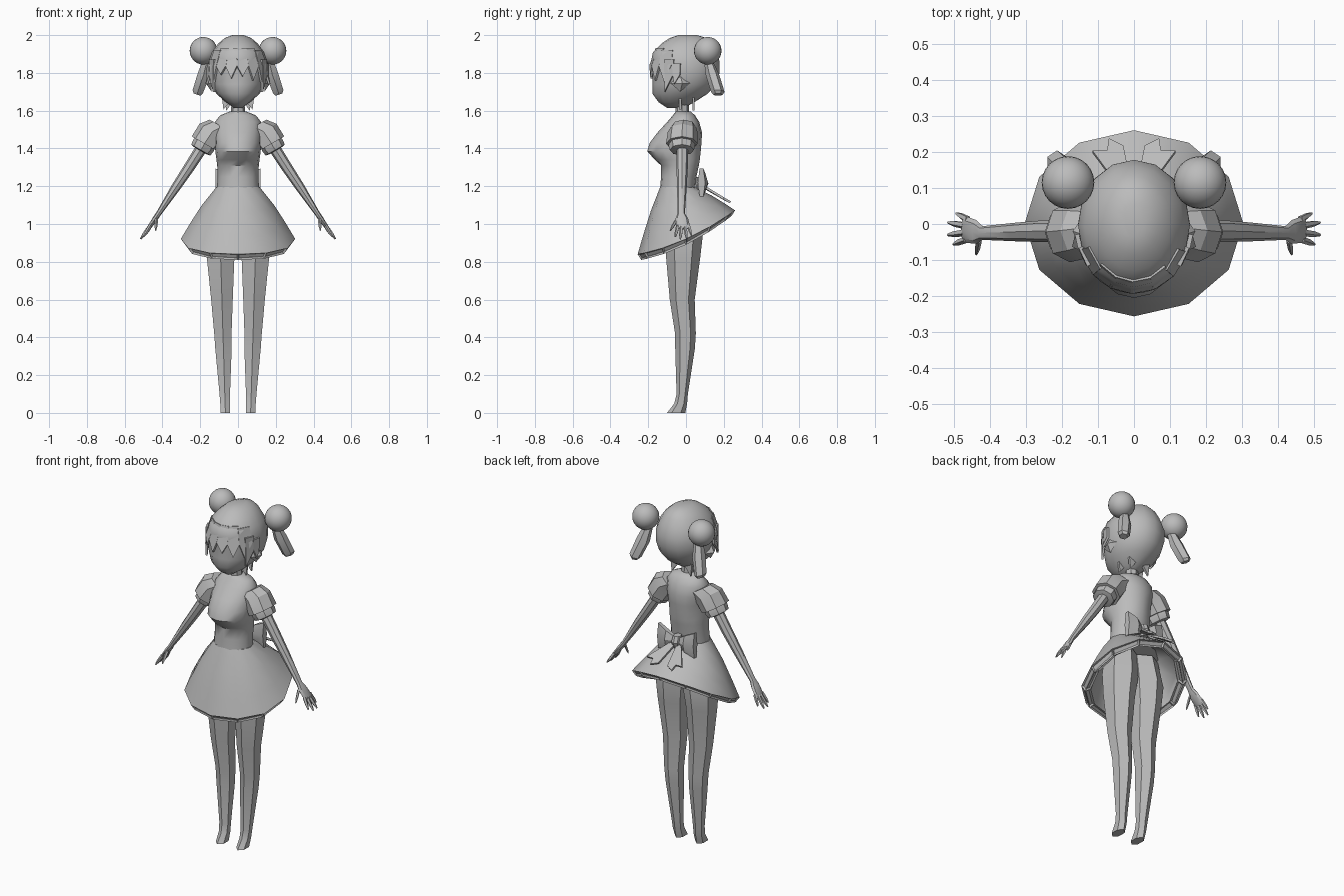
import bpy, bmesh, math
from mathutils import Vector

if "Cube" in bpy.data.objects:
    bpy.data.objects.remove(bpy.data.objects["Cube"])

grey = bpy.data.materials.new("plain_grey")
grey.diffuse_color = (0.5, 0.5, 0.5, 1)
grey.use_nodes = True
grey.node_tree.nodes["Principled BSDF"].inputs["Base Color"].default_value = grey.diffuse_color


def finish(name, bm, mirror=False, angle=30, thick=0):
    bmesh.ops.recalc_face_normals(bm, faces=bm.faces)
    me = bpy.data.meshes.new(name)
    bm.to_mesh(me)
    bm.free()
    ob = bpy.data.objects.new(name, me)
    bpy.context.collection.objects.link(ob)
    me.materials.append(grey)
    bpy.ops.object.select_all(action='DESELECT')
    ob.select_set(True)
    bpy.context.view_layer.objects.active = ob
    if angle:
        bpy.ops.object.shade_smooth_by_angle(angle=math.radians(angle))
    if thick:
        s = ob.modifiers.new("thickness", 'SOLIDIFY')
        s.thickness, s.offset = thick, 0
    if mirror:
        ob.modifiers.new("mirror", 'MIRROR')
    return ob


def ring(cx, cy, cz, rx, ry, n, tilt=0):
    """Ellipse starting at the front; tilt leans it in the xz plane."""
    c, s = math.cos(math.radians(tilt)), math.sin(math.radians(tilt))
    pts = []
    for i in range(n):
        a = 2 * math.pi * i / n - math.pi / 2
        u = rx * math.cos(a)
        pts.append(Vector((cx + u * c, cy + ry * math.sin(a), cz + u * s)))
    return pts


def loft(bm, rings, caps=(True, True)):
    vs = [[bm.verts.new(p) for p in r] for r in rings]
    n, bands = len(vs[0]), []
    for a, b in zip(vs, vs[1:]):
        bands.append([bm.faces.new((a[i], a[(i + 1) % n], b[(i + 1) % n], b[i])) for i in range(n)])
    if caps[0]:
        bm.faces.new(vs[0])
    if caps[1]:
        bm.faces.new(vs[-1])
    return bands


def tube(name, rows, n, tilt=0, mirror=False, angle=30, caps=(True, True)):
    bm = bmesh.new()
    loft(bm, [ring(*r, n, tilt) for r in rows], caps)
    return finish(name, bm, mirror, angle)


def profile(rows):
    """(z, half width, front y, back y) -> ring rows."""
    return [(0, (f + b) / 2, z, w, (b - f) / 2) for z, w, f, b in rows]


# Head with smooth hair volume
HEAD = [(1.615, .022, -.10, -.01), (1.645, .065, -.145, .045), (1.69, .115, -.178, .115),
        (1.74, .143, -.178, .158), (1.80, .155, -.178, .178), (1.86, .155, -.185, .178),
        (1.91, .138, -.175, .160), (1.955, .105, -.130, .135), (1.985, .070, -.085, .105),
        (2.0, .030, -.040, .060)]
tube("head", profile(HEAD), 16, angle=40)


def head_point(deg, z, grow=1.03):
    """Point on the head; 0 degrees is the front."""
    for p, q in zip(HEAD, HEAD[1:]):
        if p[0] <= z <= q[0]:
            t = (z - p[0]) / (q[0] - p[0])
            w, f, b = (p[i] + (q[i] - p[i]) * t for i in (1, 2, 3))
            a = math.radians(deg)
            return Vector((w * grow * math.sin(a), (f + b) / 2 - (b - f) / 2 * grow * math.cos(a), z))


# Pointed fringe strands: centre angle, half width, root, tip
bm = bmesh.new()
for deg, half, top, tip in [(-56, 13, 1.92, 1.75), (-34, 12, 1.93, 1.79), (-13, 12, 1.93, 1.77),
                            (9, 12, 1.93, 1.78), (31, 12, 1.93, 1.76), (54, 13, 1.92, 1.75)]:
    pts = [head_point(deg - half, top, 1.0), head_point(deg + half, top, 1.0),
           head_point(deg + half, 1.84), head_point(deg, tip, 1.05), head_point(deg - half, 1.84)]
    bm.faces.new([bm.verts.new(p) for p in pts])
finish("fringe", bm, thick=.012, angle=0)

# Long locks beside the face and loose strands at the nape
bm = bmesh.new()
for deg, half, top, tip in [(62, 9, 1.87, 1.70), (75, 7, 1.85, 1.74)]:
    pts = [head_point(deg - half, top), head_point(deg + half, top),
           head_point(deg + half * .8, 1.79, 1.04), head_point(deg, tip, 1.2),
           head_point(deg - half, 1.79, 1.04)]
    bm.faces.new([bm.verts.new(p) for p in pts])
for x, y, tip in [(.055, -.03, 1.605), (.04, .04, 1.60)]:
    bm.faces.new([bm.verts.new(p) for p in ((x - .03, y, 1.67), (x + .03, y, 1.67), (x + .022, y, tip))])
finish("side_locks", bm, True, 0, .012)

# Diamond ears
bm = bmesh.new()
base = [bm.verts.new((.140, -.03 + dy, 1.745 + dz)) for dy, dz in ((-.052, 0), (0, -.045), (.052, 0), (0, .045))]
peak = bm.verts.new((.170, -.02, 1.745))
for i in range(4):
    bm.faces.new((base[i], base[(i + 1) % 4], peak))
bm.faces.new(base)
finish("ear", bm, True, 0)

# Hair buns and the hanging tails under them
bm = bmesh.new()
bmesh.ops.create_uvsphere(bm, u_segments=24, v_segments=14, radius=.073)
bmesh.ops.translate(bm, verts=bm.verts, vec=(.183, .115, 1.917))
finish("hair_bun", bm, True, 60)
tube("hair_tail", [(.165, .12, 1.86, .026, .024), (.182, .14, 1.79, .037, .036),
                   (.213, .168, 1.70, .033, .036), (.216, .17, 1.685, .022, .026)], 6, 18, True, 25)

# Neck and bodice
tube("neck", [(0, -.02, 1.56, .038, .038), (0, -.02, 1.67, .034, .034)], 8)
BODY = [(1.18, .112, -.138, .048), (1.25, .108, -.132, .055), (1.31, .110, -.132, .068),
        (1.34, .114, -.165, .073), (1.385, .120, -.205, .078), (1.43, .122, -.192, .082),
        (1.485, .125, -.150, .085), (1.54, .122, -.100, .070), (1.575, .095, -.070, .048),
        (1.595, .045, -.055, .025)]
tube("bodice", profile(BODY), 16, angle=45)

# Flared sleeves and cuffs, square to the arm
tube("sleeve", [(.085, -.012, 1.515, .075, .065), (.135, -.018, 1.49, .080, .078),
                (.178, -.022, 1.425, .077, .084)], 8, 30, True, 25)
tube("cuff", [(.175, -.022, 1.430, .060, .068), (.184, -.022, 1.413, .062, .070),
              (.197, -.022, 1.392, .058, .064), (.199, -.022, 1.388, .040, .045)], 8, 30, True, 25)

# Arms and palms
tube("arm", [(.175, -.02, 1.43, .032, .032), (.255, -.02, 1.305, .029, .030),
             (.325, -.022, 1.20, .025, .026), (.42, -.025, 1.055, .014, .019),
             (.437, -.022, 1.03, .014, .033), (.468, -.015, .985, .011, .037),
             (.474, -.015, .975, .006, .030)], 8, 32, True, 30)

# Tapered fingers
bm = bmesh.new()
for root, tip in [((.430, -.045, 1.03), (.437, -.083, .965)), ((.465, -.043, .99), (.500, -.056, .932)),
                  ((.470, -.024, .985), (.515, -.030, .920)), ((.470, -.004, .985), (.515, .004, .922)),
                  ((.460, .012, .995), (.492, .029, .940))]:
    a, b = Vector(root), Vector(tip)
    loft(bm, [ring(*p, r, r, 5, 32) for p, r in ((a, .010), (a.lerp(b, .6), .009), (b, .004))])
finish("fingers", bm, True, 30)

# Skirt: cone with a hem rising toward the back, recessed panels under the rim
N = 12


def hem(scale, dz):
    pts = []
    for i in range(N):
        a = 2 * math.pi * i / N - math.pi / 2
        x, y = .303 * math.cos(a), .002 + .258 * math.sin(a)
        pts.append(Vector((x * scale, y * scale, .955 + .45 * y - .035 * math.cos(a) ** 2 + dz)))
    return pts


waist = ring(0, -.045, 1.195, .115, .092, N)
edge = hem(1, 0)
rings = [waist]
for t in (.35, .7, 1):
    f = t ** .85
    rings.append([Vector((w.x + (e.x - w.x) * f, w.y + (e.y - w.y) * f, w.z + (e.z - w.z) * t))
                  for w, e in zip(waist, edge)])
rings += [hem(.925, -.03), hem(.82, -.012), hem(.78, .02)]
rings.append([w.lerp(e, .25) + Vector((0, 0, -.03)) for w, e in zip(waist, edge)])
bm = bmesh.new()
bands = loft(bm, rings, (True, True))
bmesh.ops.recalc_face_normals(bm, faces=bm.faces)
for k in (3, 4):
    bmesh.ops.inset_individual(bm, faces=bands[k], thickness=.011, depth=-.008)
finish("skirt", bm, angle=32)

# Legs with small pointed feet
tube("leg", [(.075, -.02, 1.10, .085, .085), (.088, -.01, .95, .098, .100),
             (.092, -.015, .82, .084, .090), (.085, -.02, .60, .066, .066),
             (.080, -.003, .42, .053, .055), (.077, -.005, .34, .050, .052),
             (.070, -.02, .10, .032, .030), (.068, -.028, .05, .030, .034),
             (.067, -.052, 0, .029, .048)], 6, 0, True, 20)

# Bow: flared wings, knot and two notched ribbons
bm = bmesh.new()
loft(bm, [ring(.008, .075, 1.215, .022, .018, 6, 90), ring(.06, .09, 1.22, .055, .026, 6, 90),
          ring(.118, .082, 1.22, .085, .020, 6, 90)])
finish("bow_wing", bm, True, 25)
tube("bow_knot", [(0, .08, 1.18, .022, .025), (0, .085, 1.215, .030, .034), (0, .08, 1.25, .022, .025)], 8)
bm = bmesh.new()
strip = [(.004, .085, 1.20), (.030, .085, 1.205), (.115, .200, 1.135), (.075, .200, 1.135),
         (.070, .235, 1.115), (.030, .215, 1.125)]
bm.faces.new([bm.verts.new(p) for p in strip])
finish("bow_ribbon", bm, True, 0, .012)
